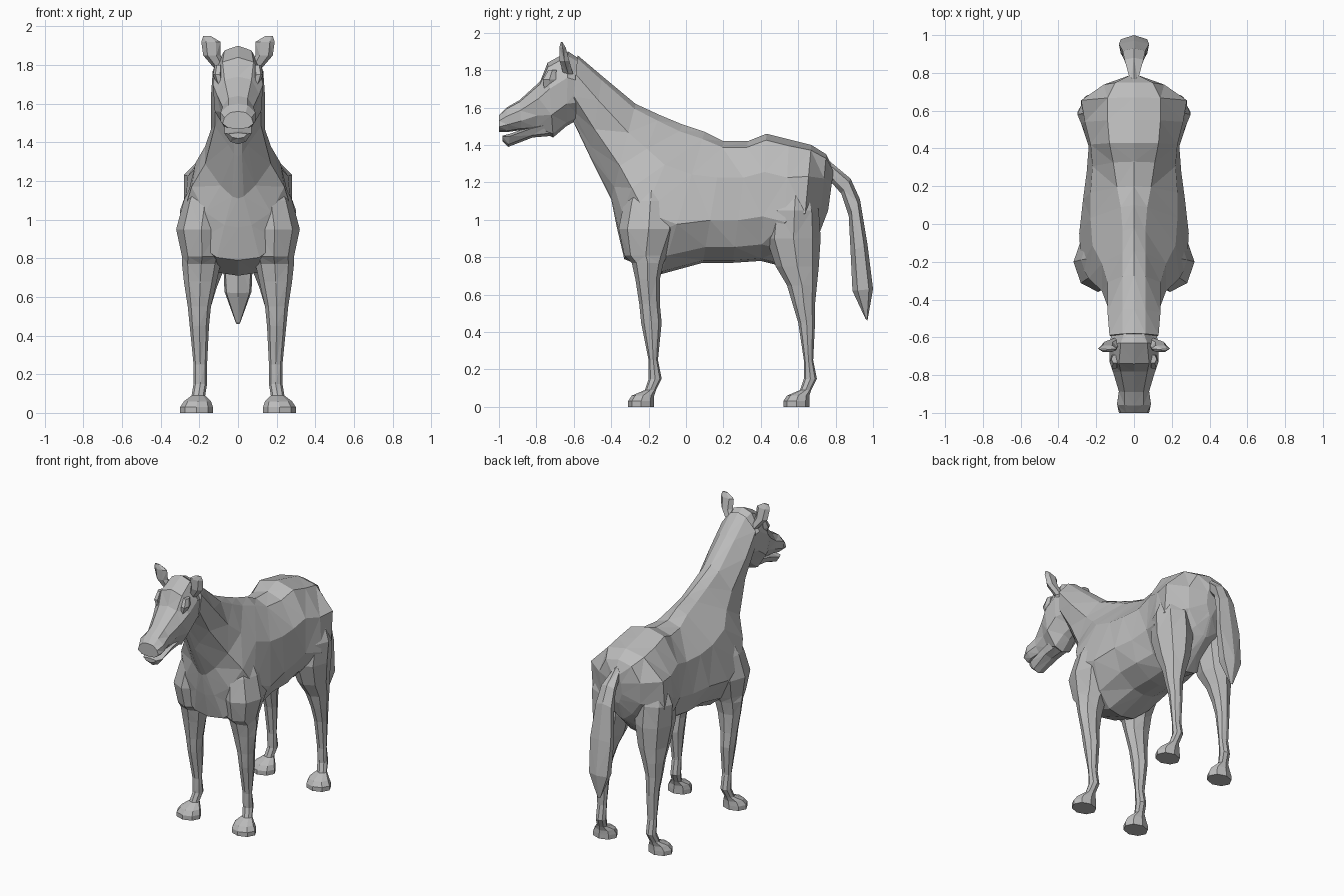
import bpy
import bmesh
import math
from mathutils import Vector

default_cube = bpy.data.objects.get("Cube")
if default_cube:
    bpy.data.objects.remove(default_cube, do_unlink=True)

# One plain grey coat for the whole animal
coat = bpy.data.materials.new("grey_coat")
coat.use_nodes = True
coat.diffuse_color = (.5, .5, .5, 1)
coat.node_tree.nodes["Principled BSDF"].inputs["Base Color"].default_value = coat.diffuse_color


def loft(name, rings, mirrored=False):
    """Skin a list of closed rings, cap both ends and keep the facets flat."""
    bm = bmesh.new()
    loops = [[bm.verts.new(point) for point in ring] for ring in rings]
    for lower, upper in zip(loops, loops[1:]):
        count = len(lower)
        for i in range(count):
            j = (i + 1) % count
            bm.faces.new((lower[i], lower[j], upper[j], upper[i]))
    bm.faces.new(loops[0])
    bm.faces.new(loops[-1])
    bmesh.ops.triangulate(bm, faces=bm.faces[:], quad_method="SHORT_EDGE")
    bmesh.ops.recalc_face_normals(bm, faces=bm.faces[:])
    mesh = bpy.data.meshes.new(name)
    bm.to_mesh(mesh)
    bm.free()
    mesh.materials.append(coat)
    part = bpy.data.objects.new(name, mesh)
    bpy.context.collection.objects.link(part)
    if mirrored:
        mirror = part.modifiers.new("left_and_right", "MIRROR")
        mirror.use_mirror_merge = False
    return part


def slice_ring(section, heights):
    """Symmetric ring: top (y, z), bottom (y, z), then half widths on the way down."""
    top = Vector((0, section[0], section[1]))
    bottom = Vector((0, section[2], section[3]))
    side = []
    for t, width in zip(heights, section[4:]):
        side.append(top.lerp(bottom, t) + Vector((width, 0, 0)))
    other = [Vector((-p.x, p.y, p.z)) for p in reversed(side)]
    return [top] + side + [bottom] + other


def limb_ring(section, sides=8):
    """Level ring from height, front, back, inner and outer limits."""
    z, front, back, inner, outer = section
    ring = []
    for i in range(sides):
        angle = math.tau * i / sides
        x = (inner + outer) / 2 + math.cos(angle) * (outer - inner) / 2
        y = (front + back) / 2 + math.sin(angle) * (back - front) / 2
        ring.append((x, y, z))
    return ring


# Neck, barrel and rump in one continuous skin
torso_sections = [
    (-.58, 1.88, -.61, 1.54, .06, .13, .12, .05, .02),
    (-.45, 1.77, -.51, 1.33, .06, .14, .12, .05, .02),
    (-.27, 1.62, -.4, 1.11, .06, .14, .17, .09, .03),
    (-.14, 1.56, -.37, .96, .06, .17, .24, .17, .07),
    (-.02, 1.51, -.33, .79, .06, .22, .28, .22, .11),
    (.1, 1.47, -.13, .71, .07, .23, .29, .2, .1),
    (.2, 1.42, .09, .77, .09, .23, .27, .2, .08),
    (.33, 1.42, .25, .77, .11, .22, .25, .2, .08),
    (.43, 1.46, .4, .78, .13, .23, .24, .18, .08),
    (.55, 1.43, .52, .75, .14, .26, .28, .16, .07),
    (.67, 1.4, .62, .84, .14, .28, .28, .13, .04),
    (.75, 1.35, .71, .92, .1, .16, .15, .08, .02),
    (.79, 1.27, .76, 1.05, .02, .04, .04, .02, .01),
]
torso_heights = (.05, .3, .65, .87, .98)
loft("neck_and_body", [slice_ring(s, torso_heights) for s in torso_sections])

# Skull, cheeks and upper muzzle
head_sections = [
    (-.54, 1.84, -.57, 1.54, .04, .11, .1, .04),
    (-.63, 1.9, -.64, 1.5, .07, .13, .12, .05),
    (-.74, 1.84, -.71, 1.44, .08, .13, .12, .06),
    (-.78, 1.74, -.8, 1.48, .07, .11, .09, .05),
    (-.89, 1.64, -.88, 1.48, .05, .08, .08, .05),
    (-.96, 1.6, -.95, 1.47, .05, .09, .09, .06),
    (-1, 1.56, -1, 1.47, .04, .07, .08, .05),
]
head_heights = (.06, .35, .7, .95)
loft("head", [slice_ring(s, head_heights) for s in head_sections])

# Lower jaw, barely open
jaw_sections = [
    (-.72, 1.53, -.7, 1.45, .07, .05),
    (-.83, 1.5, -.82, 1.44, .07, .05),
    (-.94, 1.46, -.95, 1.39, .07, .04),
    (-.98, 1.45, -.98, 1.42, .05, .03),
]
loft("lower_jaw", [slice_ring(s, (.2, .8)) for s in jaw_sections])

# Tail, hanging behind and ending in a point
tail_sections = [
    (.76, 1.32, .76, 1.22, .02, .02),
    (.88, 1.22, .83, 1.14, .05, .04),
    (.93, 1.11, .87, 1.02, .06, .06),
    (.97, .87, .88, .83, .08, .07),
    (1, .63, .89, .62, .07, .06),
    (.97, .46, .96, .47, .01, .01),
]
loft("tail", [slice_ring(s, (.2, .75)) for s in tail_sections])

# Lower leg and hoof, shared by all four legs and shifted along the body
lower_leg = [
    (.25, -.2, -.15, .16, .23),
    (.15, -.2, -.13, .16, .23),
    (.09, -.22, -.16, .17, .24),
    (.06, -.29, -.17, .14, .28),
    (.03, -.31, -.17, .13, .3),
    (0, -.31, -.17, .13, .3),
]

# Front legs with shoulder muscle, stepping in below the breast
front_upper = [
    (1.33, -.2, -.14, .1, .17),
    (1.1, -.33, -.05, .06, .28),
    (.95, -.36, -.04, .06, .32),
    (.81, -.33, -.1, .08, .29),
    (.77, -.29, -.12, .09, .29),
    (.68, -.27, -.14, .11, .28),
    (.55, -.25, -.14, .14, .26),
    (.45, -.24, -.13, .15, .25),
]
front_rings = [limb_ring(s) for s in front_upper + lower_leg]
loft("front_legs", front_rings, mirrored=True)

# Hind legs with thigh muscle
hind_upper = [
    (1.27, .55, .64, .08, .22),
    (1.05, .45, .71, .04, .3),
    (.9, .43, .72, .04, .29),
    (.75, .48, .71, .07, .27),
    (.65, .54, .7, .11, .26),
    (.55, .57, .69, .14, .25),
    (.45, .6, .69, .15, .24),
]
shift = .83
hind_lower = [(z, f + shift, b + shift, i, o) for z, f, b, i, o in lower_leg]
hind_rings = [limb_ring(s) for s in hind_upper + hind_lower]
loft("hind_legs", hind_rings, mirrored=True)

# Thin ears, flaring outwards
ear_sections = [
    (1.78, -.66, -.6, .06, .12),
    (1.85, -.68, -.62, .09, .18),
    (1.92, -.68, -.64, .09, .19),
    (1.95, -.67, -.66, .14, .18),
]
loft("ears", [limb_ring(s, 6) for s in ear_sections], mirrored=True)

# Brow ridges over the eyes
brow_sections = [
    (1.68, -.76, -.71, .08, .1),
    (1.75, -.77, -.69, .08, .13),
    (1.8, -.74, -.69, .08, .12),
]
loft("brows", [limb_ring(s, 6) for s in brow_sections], mirrored=True)
